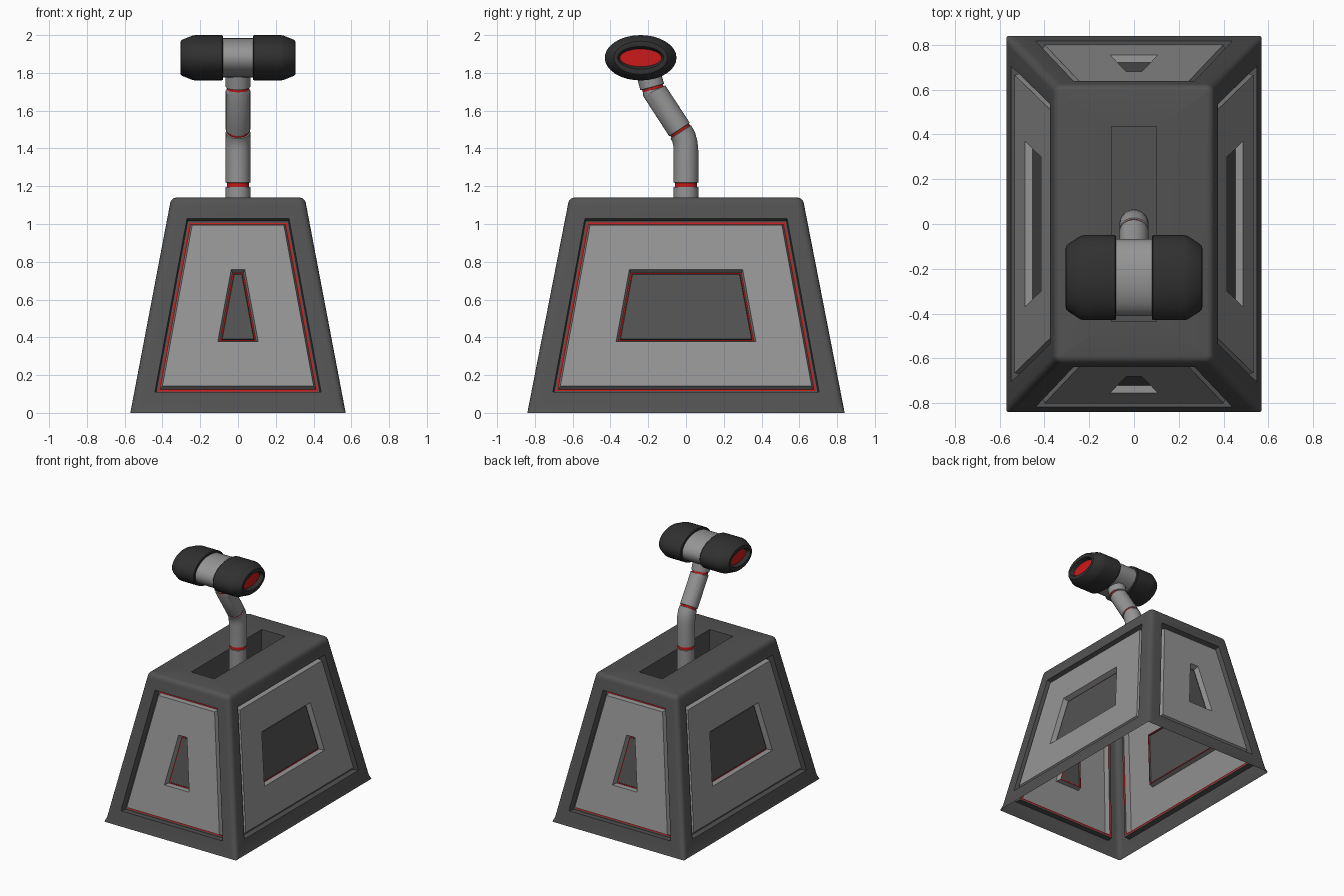
import bpy, bmesh
from math import sin, cos, pi, radians, hypot
from mathutils import Vector

if "Cube" in bpy.data.objects:
    bpy.data.objects.remove(bpy.data.objects["Cube"])

COLORS = [("dark_grey", (0.085, 0.085, 0.085, 1)), ("light_grey", (0.3, 0.3, 0.3, 1)),
          ("red", (0.6, 0.01, 0.01, 1)), ("near_black", (0.03, 0.03, 0.03, 1))]
MATS = []
for name, col in COLORS:
    m = bpy.data.materials.new(name)
    m.diffuse_color = col
    m.use_nodes = True
    m.node_tree.nodes["Principled BSDF"].inputs["Base Color"].default_value = m.diffuse_color
    MATS.append(m)
DARK, LIGHT, RED, BLACK = range(4)


def finish(bm, name):
    me = bpy.data.meshes.new(name)
    bm.to_mesh(me)
    bm.free()
    for m in MATS:
        me.materials.append(m)
    ob = bpy.data.objects.new(name, me)
    bpy.context.collection.objects.link(ob)
    bpy.ops.object.select_all(action='DESELECT')
    ob.select_set(True)
    bpy.context.view_layer.objects.active = ob
    bpy.ops.object.shade_smooth_by_angle(angle=radians(30))
    return ob


def face(bm, verts, mat):
    bm.faces.new(verts).material_index = mat


def band(bm, a, b, mat):
    n = len(a)
    for i in range(n):
        j = (i + 1) % n
        face(bm, (a[i], a[j], b[j], b[i]), mat)


def loft(name, loops, mats, cap_start=None, cap_end=None):
    bm = bmesh.new()
    vl = [[bm.verts.new(p) for p in l] for l in loops]
    for a, b, m in zip(vl, vl[1:], mats):
        band(bm, a, b, m)
    if cap_start is not None:
        face(bm, vl[0][::-1], cap_start)
    if cap_end is not None:
        face(bm, vl[-1], cap_end)
    return finish(bm, name)


# Housing: open-bottomed tapered shell with rounded corners
N, SX, SY = 5, 0.19, 0.195


def half(z):
    return 0.57 - SX * z, 0.84 - SY * z


def rounded(bm, z, hx, hy, r):
    pts = []
    for c, (sx, sy) in enumerate([(1, 1), (-1, 1), (-1, -1), (1, -1)]):
        for k in range(N):
            a = c * pi / 2 + k * pi / 2 / (N - 1)
            pts.append(bm.verts.new((sx * (hx - r) + r * cos(a), sy * (hy - r) + r * sin(a), z)))
    return pts


def inset(trap, d):
    zb, wb, zt, wt = trap
    s = (wt - wb) / (zt - zb)
    w = lambda z: wb + s * (z - zb) - d * hypot(1, s)
    return zb + d, w(zb + d), zt - d, w(zt - d)


bm = bmesh.new()
rings = [rounded(bm, 0, *half(0), 0.01), rounded(bm, 0.03, *half(0.03), 0.035),
         rounded(bm, 1.10, *half(1.10), 0.035)]
hx, hy = half(1.10)
for k in range(1, 5):
    a = k * pi / 8
    e = 0.035 * (1 - cos(a))
    rings.append(rounded(bm, 1.10 + 0.04 * sin(a), hx - e, hy - e, 0.04 - e))
for i, (lo, up) in enumerate(zip(rings, rings[1:])):
    for j in range(4 * N):
        if i == 1 and j % N == N - 1:
            continue  # the four panelled sides are built below
        k = (j + 1) % (4 * N)
        face(bm, (lo[j], lo[k], up[k], up[j]), DARK)

# Top plate with lever slot
slot, floor = [[bm.verts.new((x * 0.1, y * 0.435, z)) for x, y in
                [(1, 1), (-1, 1), (-1, -1), (1, -1)]] for z in (1.14, 0.94)]
top = rings[-1]
for c in range(4):
    d = (c + 1) % 4
    face(bm, (top[c * N + N - 1], top[d * N], slot[d], slot[c]), DARK)
    face(bm, top[c * N:c * N + N] + [slot[c]], DARK)
band(bm, slot, floor, DARK)
face(bm, floor, DARK)

# Side panels: groove, red trim, raised panel, recessed centre plate
END = ((0.11, 0.44, 1.03, 0.27), (0.38, 0.107, 0.76, 0.036))
SIDE = ((0.11, 0.705, 1.03, 0.535), (0.38, 0.37, 0.76, 0.30))
STEPS = [(0, 0, 0, DARK), (0, 0.005, -0.05, DARK), (0, 0.014, -0.05, DARK),
         (0, 0.023, -0.05, RED), (0, 0.033, -0.01, LIGHT),
         (1, 0, -0.01, LIGHT), (1, 0.009, -0.05, LIGHT), (1, 0.016, -0.05, RED),
         (1, 0.02, -0.042, DARK)]
for c, n in enumerate([(0, 1), (-1, 0), (0, -1), (1, 0)]):
    n = Vector((*n, 0))
    t = Vector((-n.y, n.x, 0))
    axis, slope = (1, SY) if n.y else (0, SX)
    out = (n + Vector((0, 0, slope))).normalized()
    d = (c + 1) % 4
    loop = [rings[1][c * N + N - 1], rings[1][d * N], rings[2][d * N], rings[2][c * N + N - 1]]
    for which, d_in, depth, mat in STEPS:
        zb, wb, zt, wt = inset((END if n.y else SIDE)[which], d_in)
        new = [bm.verts.new(n * half(z)[axis] + t * u + Vector((0, 0, z)) + out * depth)
               for u, z in [(-wb, zb), (wb, zb), (wt, zt), (-wt, zt)]]
        band(bm, loop, new, mat)
        loop = new
    face(bm, loop, DARK)
finish(bm, "housing")

# Bent lever with red joint rings: y, z, lean in degrees, radius, colour of next band
R, r = 0.065, 0.059
LEVER = [(0, 0.94, 0, R, LIGHT), (0, 1.195, 0, R, LIGHT), (0, 1.197, 0, r, RED),
         (0, 1.218, 0, r, LIGHT), (0, 1.22, 0, R, LIGHT), (0, 1.39, 0, R, LIGHT),
         (-0.003, 1.425, 11, R, LIGHT), (-0.012, 1.46, 22, R, LIGHT),
         (-0.027, 1.487, 33, R, LIGHT), (-0.028, 1.489, 33, r, RED),
         (-0.034, 1.499, 33, r, LIGHT), (-0.035, 1.501, 33, R, LIGHT),
         (-0.168, 1.705, 26, R, LIGHT), (-0.173, 1.712, 15, 0.057, RED),
         (-0.178, 1.724, 15, 0.057, LIGHT), (-0.179, 1.726, 15, R, LIGHT),
         (-0.19, 1.765, 15, R, LIGHT), (-0.212, 1.85, 15, R, LIGHT)]
S = 32
loops = []
for y, z, deg, rad, _ in LEVER:
    a = radians(deg)
    loops.append([(rad * cos(2 * pi * i / S), y + rad * sin(2 * pi * i / S) * cos(a),
                   z + rad * sin(2 * pi * i / S) * sin(a)) for i in range(S)])
loft("lever", loops, [p[4] for p in LEVER], LIGHT, LIGHT)


# Oval crosshandle along x
def oval(x, ry, rz):
    return [(x, -0.24 + ry * cos(2 * pi * i / S), 1.88 + rz * sin(2 * pi * i / S)) for i in range(S)]


loft("handle_core", [oval(x, 0.172, 0.104) for x in (-0.085, 0.085)], [LIGHT], LIGHT, LIGHT)
GRIP = [(0.08, 0.165, 0.1), (0.08, 0.186, 0.116), (0.085, 0.19, 0.12), (0.225, 0.19, 0.12),
        (0.24, 0.186, 0.118), (0.295, 0.15, 0.096), (0.303, 0.142, 0.088),
        (0.305, 0.132, 0.076), (0.303, 0.122, 0.06), (0.275, 0.11, 0.047)]
grip = loft("handle_grips", [oval(*p) for p in GRIP], [BLACK] * 9, None, RED)
grip.modifiers.new("mirror", 'MIRROR').use_axis = (True, False, False)
